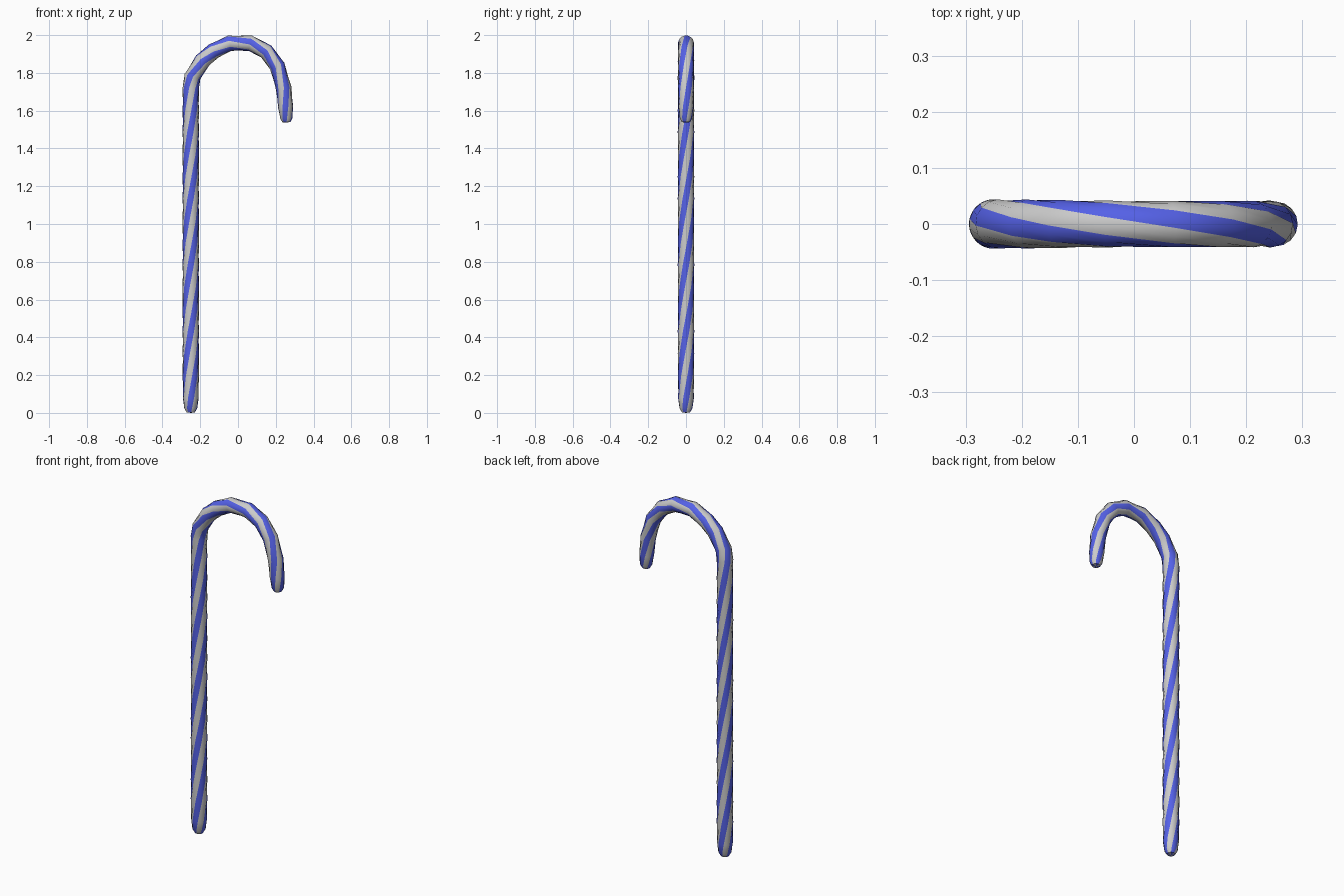
import bpy, bmesh, math
from mathutils import Vector

if "Cube" in bpy.data.objects:
    bpy.data.objects.remove(bpy.data.objects["Cube"])

SIDES = 16          # 4 blue + 4 grey stripes, two facets each
TWIST = 4.4         # radians per unit of length

# Path stations (x, z, radius): rounded foot, straight shaft, faceted hook, tapered tip
stations = [(-0.25, 0.003, 0.022), (-0.25, 0.025, 0.035), (-0.25, 0.08, 0.042)]
stations += [(-0.25, 0.08 + 1.64 * i / 14, 0.044) for i in range(1, 15)]
stations += [(-0.241, 1.78, 0.044), (-0.188, 1.865, 0.044), (-0.13, 1.915, 0.043),
             (-0.045, 1.957, 0.042), (0.065, 1.957, 0.042), (0.15, 1.913, 0.042),
             (0.208, 1.835, 0.042), (0.242, 1.72, 0.042), (0.252, 1.62, 0.040),
             (0.256, 1.56, 0.033), (0.257, 1.54, 0.022)]
points = [Vector((x, 0, z)) for x, z, r in stations]

# Sweep a twisted ring along the path
bm = bmesh.new()
rings, length = [], 0.0
for i, c in enumerate(points):
    if i:
        length += (c - points[i - 1]).length
    before = (c - points[i - 1]).normalized() if i else Vector((0, 0, 1))
    after = (points[i + 1] - c).normalized() if i + 1 < len(points) else before
    t = (before + after).normalized()
    inner = Vector((t.z, 0, -t.x))      # towards the inside of the hook
    phase = math.pi + TWIST * (length - 2.21)
    ring = []
    for k in range(SIDES):
        a = phase + (k - 1) * math.tau / SIDES
        ring.append(bm.verts.new(c + stations[i][2] * (inner * math.cos(a) + Vector((0, math.sin(a), 0)))))
    rings.append(ring)

# Side facets, striped
for lo, hi in zip(rings, rings[1:]):
    for k in range(SIDES):
        n = (k + 1) % SIDES
        f = bm.faces.new((lo[k], lo[n], hi[n], hi[k]))
        f.material_index = 1 - (k // 2) % 2

# Slightly domed ends, continuing the stripes
for ring, pole in ((rings[0], (-0.25, 0, 0)), (rings[-1], (0.257, 0, 1.536))):
    p = bm.verts.new(pole)
    for k in range(SIDES):
        f = bm.faces.new((ring[k], ring[(k + 1) % SIDES], p))
        f.material_index = 1 - (k // 2) % 2

bmesh.ops.recalc_face_normals(bm, faces=bm.faces[:])
mesh = bpy.data.meshes.new("striped_cane")
bm.to_mesh(mesh)
bm.free()

# Grey slot stays empty, blue slot is coloured
blue = bpy.data.materials.new("blue_stripe")
blue.diffuse_color = (0.09, 0.12, 0.80, 1)
blue.use_nodes = True
blue.node_tree.nodes["Principled BSDF"].inputs["Base Color"].default_value = blue.diffuse_color
mesh.materials.append(None)
mesh.materials.append(blue)

cane = bpy.data.objects.new("striped_cane", mesh)
bpy.context.collection.objects.link(cane)
bpy.context.view_layer.objects.active = cane
cane.select_set(True)
bpy.ops.object.shade_smooth_by_angle(angle=math.radians(40))
